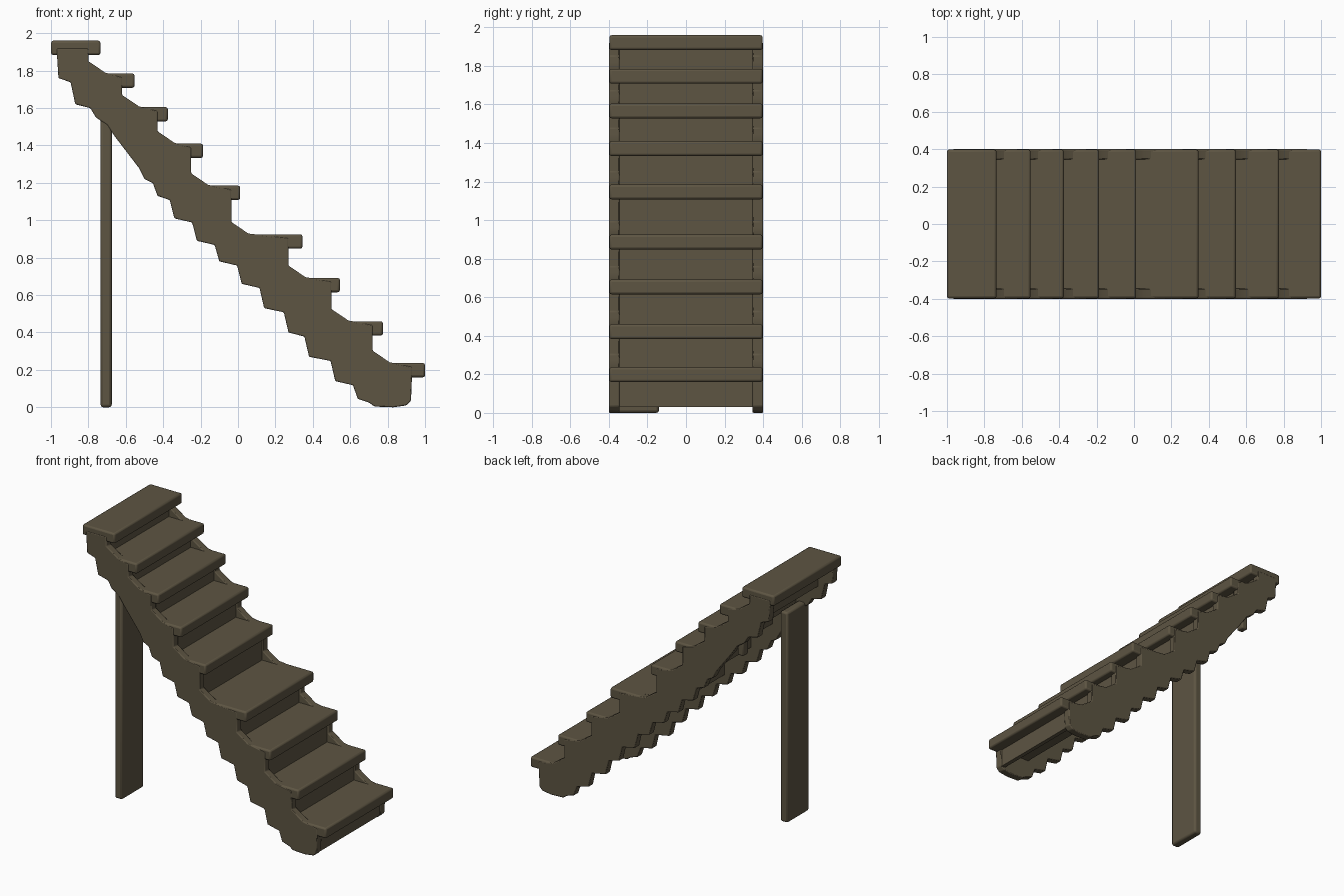
import bpy, bmesh

cube = bpy.data.objects.get("Cube")
if cube:
    bpy.data.objects.remove(cube, do_unlink=True)

# Single dark wood colour
wood = bpy.data.materials.new("dark_wood")
wood.use_nodes = True
color = (0.11, 0.09, 0.055, 1)
wood.diffuse_color = color
bsdf = wood.node_tree.nodes["Principled BSDF"]
bsdf.inputs["Base Color"].default_value = color
bsdf.inputs["Roughness"].default_value = 0.8


def extrude(name, profile, y0, y1, bevel=0.01):
    """Extrude an x-z outline from y0 to y1 with softened edges."""
    bm = bmesh.new()
    face = bm.faces.new([bm.verts.new((x, y0, z)) for x, z in profile])
    side = bmesh.ops.extrude_face_region(bm, geom=[face])
    verts = [g for g in side["geom"] if isinstance(g, bmesh.types.BMVert)]
    bmesh.ops.translate(bm, verts=verts, vec=(0, y1 - y0, 0))
    bmesh.ops.recalc_face_normals(bm, faces=bm.faces)
    mesh = bpy.data.meshes.new(name)
    bm.to_mesh(mesh)
    bm.free()
    mesh.materials.append(wood)
    obj = bpy.data.objects.new(name, mesh)
    bpy.context.collection.objects.link(obj)
    if bevel:
        mod = obj.modifiers.new("soft_edges", "BEVEL")
        mod.width = bevel
        mod.segments = 2
        mod.limit_method = "ANGLE"
    bpy.ops.object.select_all(action="DESELECT")
    obj.select_set(True)
    bpy.context.view_layer.objects.active = obj
    bpy.ops.object.shade_smooth_by_angle()


def board(name, x0, x1, y0, y1, z0, z1, bevel=0.01):
    extrude(name, [(x0, z0), (x1, z0), (x1, z1), (x0, z1)], y0, y1, bevel)


def notches(corners):
    """Saw-tooth line running down through the given outer corners."""
    line = []
    for (x, z), (nx, nz) in zip(corners, corners[1:]):
        line += [(x, z), (nx - .025, z - .022)]
    return line + [corners[-1]]


# Nose x and top z of each tread, bottom to top
steps = [(1.0, .237), (.775, .46), (.545, .692), (.345, .925), (.012, 1.185),
         (-.187, 1.41), (-.375, 1.605), (-.553, 1.785), (-.735, 1.96)]
THICK = 0.077
risers = [.93, .72, .50, .27, -.035, -.25, -.43, -.62, -.80]

# Notched underside, top to bottom, with a plain slope beside the post
lower = notches([(-.96, 1.76), (-.87, 1.62)])
lower += [(-.79, 1.60), (-.76, 1.55), (-.70, 1.51), (-.66, 1.45), (-.53, 1.28)]
lower += notches([(-.50, 1.22), (-.43, 1.13), (-.34, 1.01), (-.22, .89),
                  (-.10, .78), (.02, .66), (.14, .53), (.27, .40), (.38, .27),
                  (.52, .14), (.64, .045)])

# Side stringers follow the steps above and the notches below
upper = []
for r, nxt, (x, z) in zip(risers, risers[1:], steps):
    upper += [(r, z - THICK), (r, z - .02), (nxt + .09, z + .004),
              (nxt + .045, z + .035), (nxt, z + .065)]
upper += [(risers[-1], steps[-1][1] - .04), (-.97, steps[-1][1] - .04)]
outline = lower + [(.70, .025), (.73, .004), (.83, 0), (.90, .01), (.925, .035)] + upper
for name, y0, y1 in (("right_stringer", -.4, -.345), ("left_stringer", .345, .4)):
    extrude(name, outline, y0, y1, .006)

# Treads and recessed risers, open underneath
for i, (x, z) in enumerate(steps):
    top_step = i == len(steps) - 1
    back = -1.0 if top_step else risers[i + 1] - .03
    board(f"tread_{i + 1}", back, x, -.398, .398, z - THICK, z, .012)
    base = .03 if i == 0 else steps[i - 1][1] - THICK
    board(f"riser_{i + 1}", risers[i] - .04, risers[i] - .01, -.35, .35,
          base, z - THICK + .01, 0)

# Support post on one side and a short bracket on the other
board("support_post", -.735, -.675, -.397, -.14, 0, 1.56, .014)
board("short_bracket", -.73, -.68, .31, .37, 1.43, 1.60, .01)
